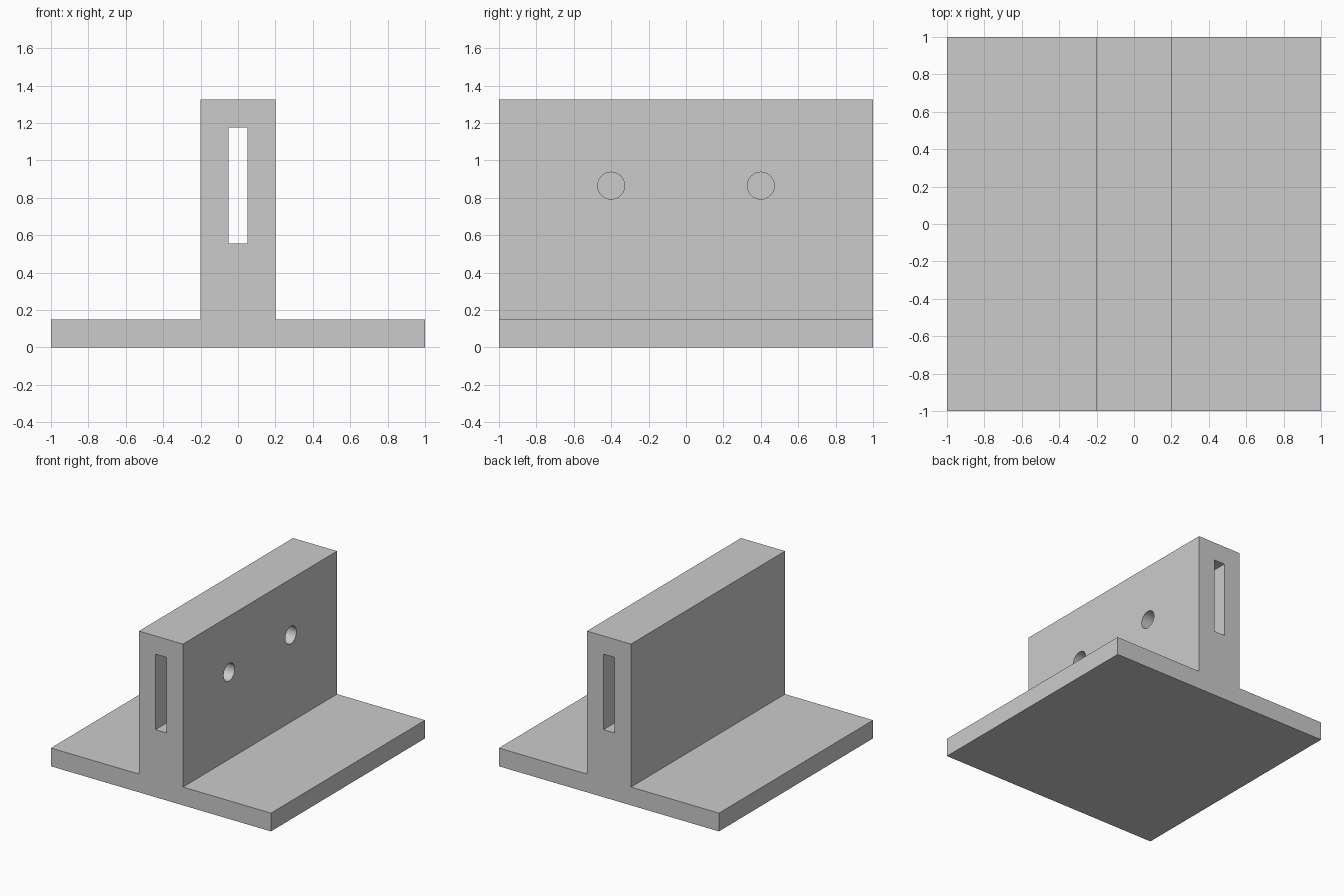
import bpy, bmesh, math
from mathutils import Matrix

cube = bpy.data.objects.get("Cube")
if cube:
    bpy.data.objects.remove(cube, do_unlink=True)

BASE_H, TOP, WALL = 0.15, 1.325, 0.2
SLOT_X, SLOT_LOW, SLOT_HIGH = 0.05, 0.555, 1.175
HOLE_R, HOLE_Y, HOLE_Z = 0.072, 0.4, 0.865

grey = bpy.data.materials.new("plain grey")
grey.use_nodes = True
colour = (0.6, 0.6, 0.6, 1)
grey.diffuse_color = colour
grey.node_tree.nodes["Principled BSDF"].inputs["Base Color"].default_value = colour


def make_object(name, bm):
    bmesh.ops.recalc_face_normals(bm, faces=bm.faces)
    mesh = bpy.data.meshes.new(name)
    bm.to_mesh(mesh)
    bm.free()
    mesh.materials.append(grey)
    obj = bpy.data.objects.new(name, mesh)
    bpy.context.collection.objects.link(obj)
    return obj


def extrude_profile(name, points, half_length):
    """Extrude an XZ outline along Y."""
    bm = bmesh.new()
    face = bm.faces.new([bm.verts.new((x, -half_length, z)) for x, z in points])
    result = bmesh.ops.extrude_face_region(bm, geom=[face])
    verts = [v for v in result["geom"] if isinstance(v, bmesh.types.BMVert)]
    bmesh.ops.translate(bm, verts=verts, vec=(0, 2 * half_length, 0))
    return make_object(name, bm)


def cut(target, cutter):
    cutter.hide_render = True
    mod = target.modifiers.new(cutter.name, 'BOOLEAN')
    mod.operation = 'DIFFERENCE'
    mod.solver = 'EXACT'
    mod.object = cutter
    bpy.context.view_layer.objects.active = target
    bpy.ops.object.modifier_apply(modifier=mod.name)
    bpy.data.objects.remove(cutter, do_unlink=True)


# T-shaped body: flat base with an upright wall
half = [(1, 0), (1, BASE_H), (WALL, BASE_H), (WALL, TOP)]
bracket = extrude_profile("t_bracket", half + [(-x, z) for x, z in reversed(half)], 1)

# Slot running the full length of the wall
slot = [(-SLOT_X, SLOT_LOW), (SLOT_X, SLOT_LOW), (SLOT_X, SLOT_HIGH), (-SLOT_X, SLOT_HIGH)]
cut(bracket, extrude_profile("slot_cutter", slot, 1.1))

# Two round holes from the left side into the slot
for y in (-HOLE_Y, HOLE_Y):
    bm = bmesh.new()
    bmesh.ops.create_cone(bm, cap_ends=True, segments=48, radius1=HOLE_R,
                          radius2=HOLE_R, depth=0.3,
                          matrix=Matrix.Translation((WALL - 0.05, y, HOLE_Z))
                          @ Matrix.Rotation(math.pi / 2, 4, 'Y'))
    cut(bracket, make_object("hole_cutter", bm))

# Smooth hole walls, crisp edges
bpy.ops.object.select_all(action='DESELECT')
bracket.select_set(True)
bpy.context.view_layer.objects.active = bracket
bpy.ops.object.shade_smooth_by_angle(angle=math.radians(30))
